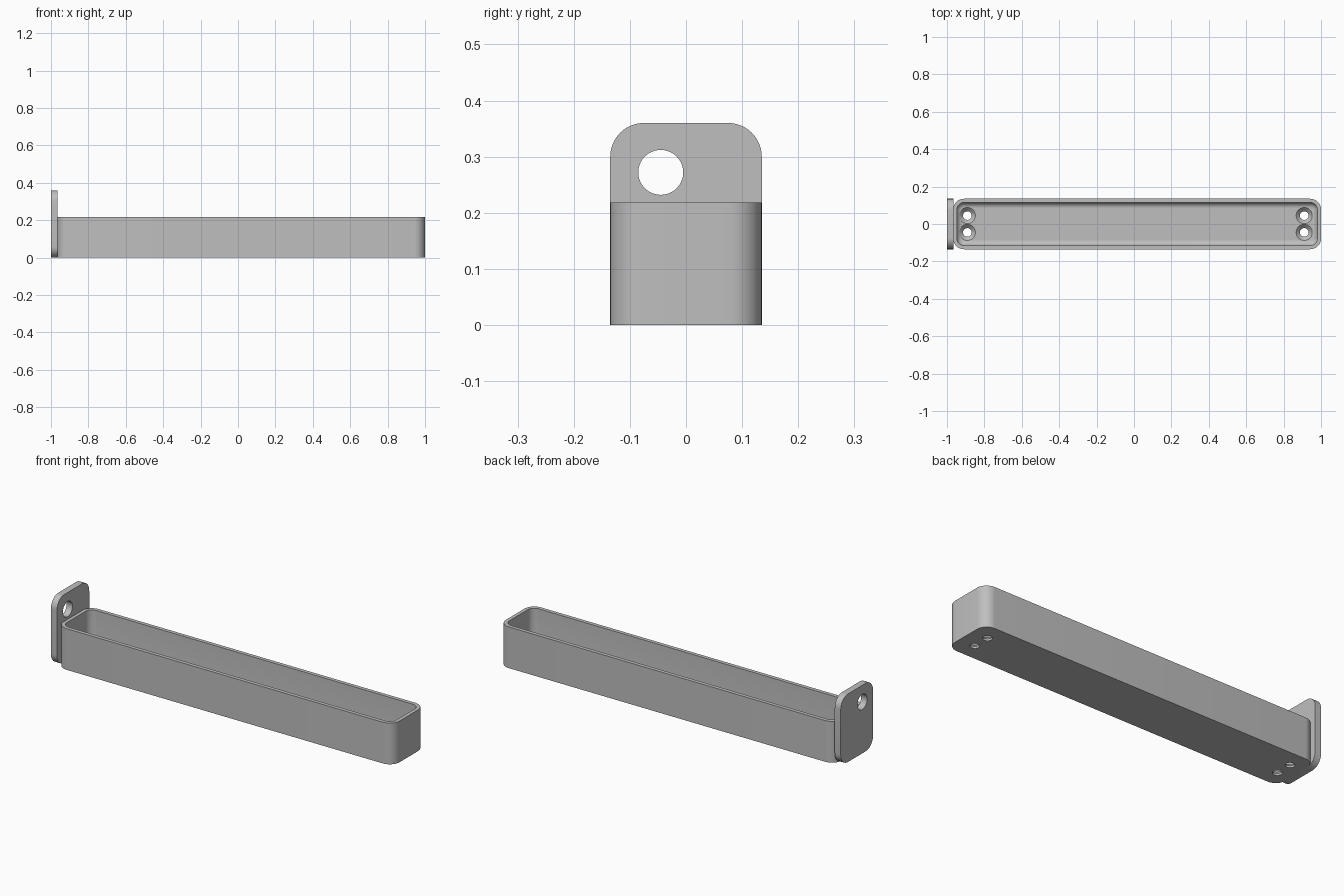
import bpy, bmesh, math
from mathutils import Matrix

old = bpy.data.objects.get("Cube")
if old:
    bpy.data.objects.remove(old, do_unlink=True)

grey = bpy.data.materials.new("plain grey")
grey.use_nodes = True
colour = (0.52, 0.52, 0.52, 1)
grey.diffuse_color = colour
grey.node_tree.nodes["Principled BSDF"].inputs["Base Color"].default_value = colour


def rounded_rect(hx, hy, r, steps=12):
    """Outline points of a rounded rectangle, counter-clockwise."""
    points = []
    for k, (sx, sy) in enumerate([(1, 1), (-1, 1), (-1, -1), (1, -1)]):
        for i in range(steps + 1):
            a = (k + i / steps) * math.pi / 2
            points.append((sx * (hx - r) + r * math.cos(a), sy * (hy - r) + r * math.sin(a)))
    return points


def circle(r, n=48):
    return [(r * math.cos(2 * math.pi * i / n), r * math.sin(2 * math.pi * i / n)) for i in range(n)]


def loft(name, sections, matrix):
    """Skin a stack of (outline, height) sections and cap both ends."""
    bm = bmesh.new()
    rings = [[bm.verts.new((x, y, z)) for x, y in outline] for outline, z in sections]
    for a, b in zip(rings, rings[1:]):
        n = len(a)
        for i in range(n):
            j = (i + 1) % n
            bm.faces.new((a[i], a[j], b[j], b[i]))
    bm.faces.new(rings[0][::-1])
    bm.faces.new(rings[-1])
    bmesh.ops.recalc_face_normals(bm, faces=bm.faces)
    bm.transform(matrix)
    mesh = bpy.data.meshes.new(name)
    bm.to_mesh(mesh)
    bm.free()
    mesh.materials.append(grey)
    obj = bpy.data.objects.new(name, mesh)
    bpy.context.collection.objects.link(obj)
    return obj


def cut(target, cutter):
    mod = target.modifiers.new(cutter.name, "BOOLEAN")
    mod.operation, mod.solver, mod.object = "DIFFERENCE", "EXACT", cutter
    bpy.context.view_layer.objects.active = target
    bpy.ops.object.modifier_apply(modifier=mod.name)
    bpy.data.objects.remove(cutter, do_unlink=True)


# Tray: outer wall, rim, inner wall, then a fillet down to the floor
left_end, right_end = -0.967, 1.0
half_x, half_y = (right_end - left_end) / 2, 0.135
height, wall, floor, corner, fillet = 0.218, 0.02, 0.03, 0.058, 0.03


def inset(d):
    return rounded_rect(half_x - d, half_y - d, corner - d)


sections = [(inset(0), 0), (inset(0), height), (inset(wall), height)]
for i in range(9):
    a = i / 8 * math.pi / 2
    sections.append((inset(wall + fillet * (1 - math.cos(a))),
                     floor + fillet * (1 - math.sin(a))))
tray = loft("tray", sections, Matrix.Translation(((left_end + right_end) / 2, 0, 0)))

# Countersunk screw holes, a pair at each end of the floor
for x in (-0.891, 0.91):
    for y in (-0.045, 0.045):
        profile = [(0.023, -0.02), (0.023, 0.01), (0.043, floor), (0.043, floor + 0.04)]
        cut(tray, loft("screw_hole", [(circle(r), z) for r, z in profile],
                       Matrix.Translation((x, y, 0))))

# Upright end plate with rounded corners and an offset round hole
to_yz = Matrix(((0, 0, 1, 0), (1, 0, 0, 0), (0, 1, 0, 0), (0, 0, 0, 1)))
plate_height = 0.36
outline = rounded_rect(half_y, plate_height / 2, 0.06)
plate = loft("end_plate", [(outline, -1.0), (outline, -0.965)],
             Matrix.Translation((0, 0, plate_height / 2)) @ to_yz)
hole = circle(0.04, 64)
cut(plate, loft("plate_hole", [(hole, -1.1), (hole, -0.9)],
                Matrix.Translation((0, -0.045, 0.272)) @ to_yz))

# Smooth the curves, keep the edges crisp
for obj in (tray, plate):
    bpy.ops.object.select_all(action="DESELECT")
    obj.select_set(True)
    bpy.context.view_layer.objects.active = obj
    bpy.ops.object.shade_smooth_by_angle(angle=math.radians(30))
